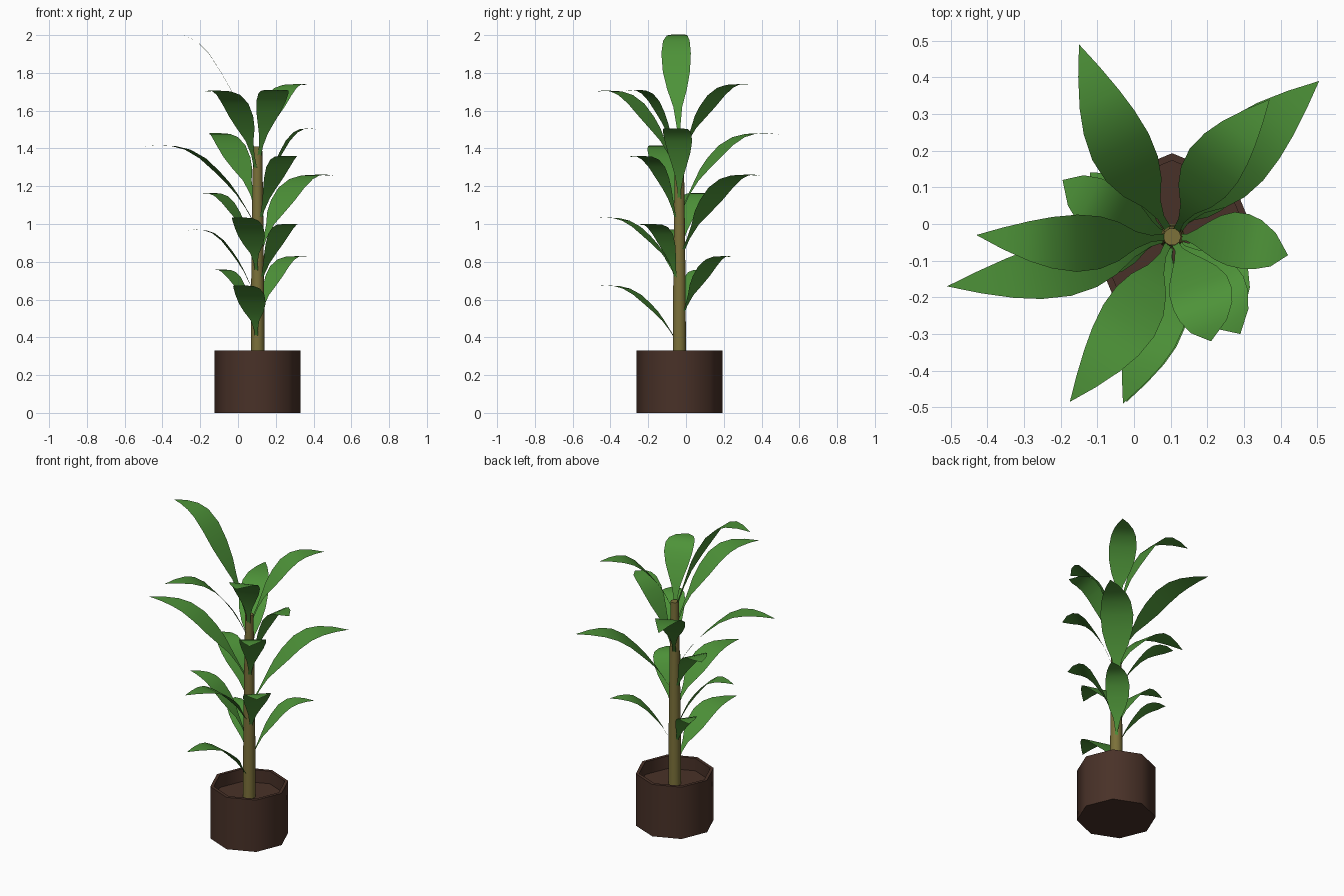
import bpy, bmesh, math
from mathutils import Vector

if "Cube" in bpy.data.objects:
    bpy.data.objects.remove(bpy.data.objects["Cube"])

CX, CY = 0.104, -0.035


def material(name, rgb):
    m = bpy.data.materials.new(name)
    m.diffuse_color = (*rgb, 1)
    m.use_nodes = True
    m.node_tree.nodes["Principled BSDF"].inputs["Base Color"].default_value = m.diffuse_color
    return m


LEAF = material("leaf green", (0.075, 0.29, 0.04))
STEM = material("stem olive", (0.20, 0.165, 0.042))
POT = material("pot brown", (0.066, 0.031, 0.021))


def finish(name, bm, mat, angle):
    me = bpy.data.meshes.new(name)
    bm.to_mesh(me)
    bm.free()
    me.materials.append(mat)
    ob = bpy.data.objects.new(name, me)
    bpy.context.collection.objects.link(ob)
    bpy.ops.object.select_all(action='DESELECT')
    ob.select_set(True)
    bpy.context.view_layer.objects.active = ob
    bpy.ops.object.shade_smooth_by_angle(angle=math.radians(angle))
    return ob


def lathe(name, profile, sides, mat):
    """Stack rings of (radius, z) and close both ends."""
    bm = bmesh.new()
    rings = [[bm.verts.new((CX + r * math.cos(2 * math.pi * i / sides),
                            CY + r * math.sin(2 * math.pi * i / sides), z))
              for i in range(sides)] for r, z in profile]
    for a, b in zip(rings, rings[1:]):
        for i in range(sides):
            j = (i + 1) % sides
            bm.faces.new((a[i], a[j], b[j], b[i]))
    bm.faces.new(rings[0][::-1])
    bm.faces.new(rings[-1])
    return finish(name, bm, mat, 50)


# Pot with rim and sunken soil, then the tapering stem
lathe("pot", [(0.228, 0), (0.228, 0.33), (0.208, 0.33), (0.208, 0.25)], 8, POT)
lathe("stem", [(0.037, 0.24), (0.034, 0.7), (0.029, 1.1), (0.024, 1.41)], 10, STEM)

# Leaf shape along its reach: (distance, rise, long-leaf width, short-leaf width)
SHAPE = [(0, 0, .12, .12), (.08, .2, .12, .13), (.16, .38, .3, .3),
         (.25, .54, .68, .55), (.35, .69, .92, .8), (.47, .85, 1, .98),
         (.6, .96, .9, 1), (.72, 1.005, .7, .9), (.86, 1.015, .38, .62), (1, 1, 0, 0)]


def leaf(name, tip, base_z, half_width, short):
    base = Vector((CX, CY, base_z))
    reach = Vector((tip[0] - CX, tip[1] - CY, 0))
    left = Vector((-reach.y, reach.x, 0)).normalized()
    start = reach.normalized() * 0.015
    bm = bmesh.new()
    prev = None
    for d, h, wl, ws in SHAPE:
        p = base + start + (reach - start) * d + left * 0.02 * math.sin(math.pi * d)
        p.z += (tip[2] - base_z) * h
        w = half_width * (ws if short else wl)
        row = [bm.verts.new(p - left * w), bm.verts.new(p + left * w)] if w else [bm.verts.new(p)]
        if prev:
            bm.faces.new([prev[0]] + row + [prev[1]])
        prev = row
    bmesh.ops.reverse_faces(bm, faces=bm.faces[:]) if bm.faces[:] and sum(
        f.normal.z for f in bm.faces if not f.normal_update()) < 0 else None
    return finish(name, bm, LEAF, 60)


# Leaves from top to bottom: tip, attachment height, half width, short and broad?
LEAVES = [
    ((-.43, -.03, 1.995), 1.39, .078, 0),
    ((.37, .34, 1.735), 1.37, .08, 0),
    ((.21, -.32, 1.705), 1.34, .085, 1),
    ((-.175, -.485, 1.70), 1.28, .082, 0),
    ((.42, -.085, 1.50), 1.10, .075, 1),
    ((-.15, .49, 1.475), 1.08, .085, 0),
    ((-.51, -.17, 1.41), 1.0, .078, 0),
    ((.29, -.30, 1.355), 1.0, .078, 1),
    ((.505, .39, 1.255), .84, .095, 0),
    ((-.195, .12, 1.16), .85, .075, 1),
    ((-.03, -.49, 1.03), .73, .08, 0),
    ((.30, -.24, .995), .67, .08, 1),
    ((-.28, -.08, .965), .62, .065, 0),
    ((.37, .24, .825), .5, .07, 0),
    ((-.12, .14, .755), .5, .06, 1),
    ((-.02, -.485, .67), .38, .08, 0),
]
for n, (tip, base_z, width, short) in enumerate(LEAVES, 1):
    leaf(f"leaf_{n:02d}", tip, base_z, width, short)
